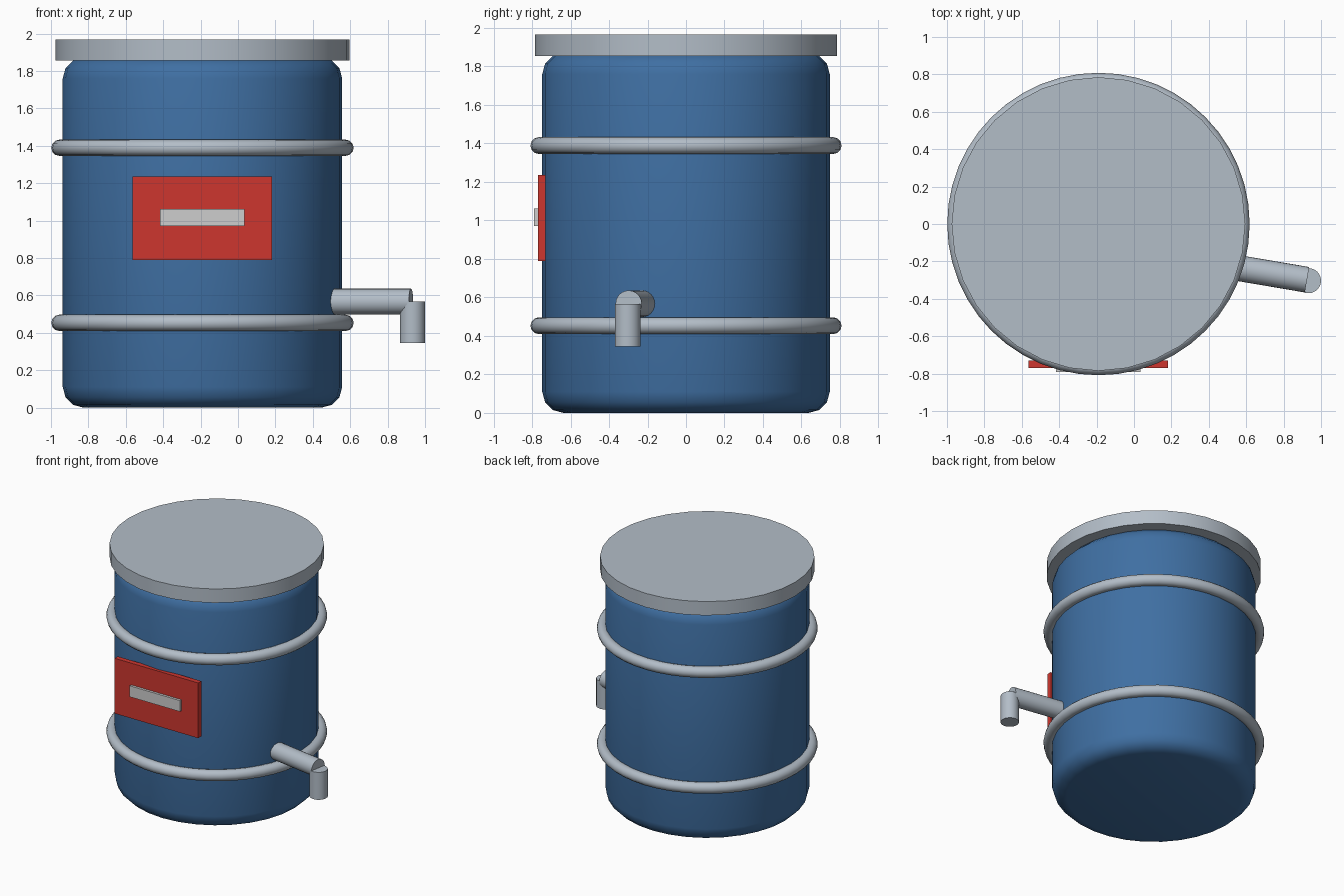
import bpy, bmesh, math
from mathutils import Vector

if "Cube" in bpy.data.objects:
    bpy.data.objects.remove(bpy.data.objects["Cube"])

AXIS_X = -0.19  # barrel axis


def material(name, rgb):
    m = bpy.data.materials.new(name)
    m.diffuse_color = (*rgb, 1)
    m.use_nodes = True
    m.node_tree.nodes["Principled BSDF"].inputs["Base Color"].default_value = m.diffuse_color
    return m


BLUE = material("blue plastic", (0.05, 0.16, 0.365))
STEEL = material("pale steel", (0.45, 0.51, 0.575))
RED = material("label red", (0.61, 0.037, 0.028))
PALE = material("pale grey", (0.61, 0.61, 0.61))


def finish(name, mat, smooth=True):
    ob = bpy.context.object
    ob.name = name
    ob.data.materials.append(mat)
    if smooth:
        bpy.ops.object.shade_smooth_by_angle(angle=math.radians(35))
    return ob


def rod(name, start, end, radius, mat, sides=32):
    a, b = Vector(start), Vector(end)
    d = b - a
    bpy.ops.mesh.primitive_cylinder_add(
        vertices=sides, radius=radius, depth=d.length, location=(a + b) / 2,
        rotation=d.to_track_quat('Z', 'Y').to_euler())
    return finish(name, mat)


def box(name, low, high, mat):
    a, b = Vector(low), Vector(high)
    bpy.ops.mesh.primitive_cube_add(size=1, location=(a + b) / 2)
    bpy.context.object.scale = b - a
    return finish(name, mat, False)


# Barrel body: cylinder with rounded rims, revolved from a profile
R, H, B, SIDES = 0.747, 1.87, 0.11, 32
arc = [math.radians(30 * i) for i in range(4)]
profile = [(R - B + B * math.sin(t), B - B * math.cos(t)) for t in arc]
profile += [(r, H - z) for r, z in reversed(profile)]
bm = bmesh.new()
rings = [[bm.verts.new((r * math.cos(2 * math.pi * i / SIDES),
                        r * math.sin(2 * math.pi * i / SIDES), z))
          for i in range(SIDES)] for r, z in profile]
for lower, upper in zip(rings, rings[1:]):
    for i in range(SIDES):
        j = (i + 1) % SIDES
        bm.faces.new((lower[i], lower[j], upper[j], upper[i]))
bm.faces.new(rings[0][::-1])
bm.faces.new(rings[-1])
mesh = bpy.data.meshes.new("barrel_body")
bm.to_mesh(mesh)
bm.free()
body = bpy.data.objects.new("barrel_body", mesh)
bpy.context.collection.objects.link(body)
body.location.x = AXIS_X
bpy.ops.object.select_all(action='DESELECT')
body.select_set(True)
bpy.context.view_layer.objects.active = body
finish("barrel_body", BLUE)

# Lid
rod("lid", (AXIS_X, 0, 1.855), (AXIS_X, 0, 1.967), 0.785, STEEL)

# Hoops
for name, z in (("lower_hoop", 0.453), ("upper_hoop", 1.389)):
    bpy.ops.mesh.primitive_torus_add(
        major_segments=48, minor_segments=12, major_radius=0.765,
        minor_radius=0.0435, location=(AXIS_X, 0, z))
    finish(name, STEEL)

# Front label with its pale bar
box("label_plate", (-0.563, -0.77, 0.79), (0.183, -0.73, 1.236), RED)
box("label_bar", (-0.416, -0.79, 0.972), (0.034, -0.75, 1.061), PALE)

# Tap: angled pipe and downward spout
rod("tap_pipe", (0.507, -0.227, 0.567), (0.925, -0.298, 0.567), 0.069, STEEL, 24)
rod("tap_spout", (0.933, -0.303, 0.345), (0.933, -0.303, 0.567), 0.067, STEEL, 24)
